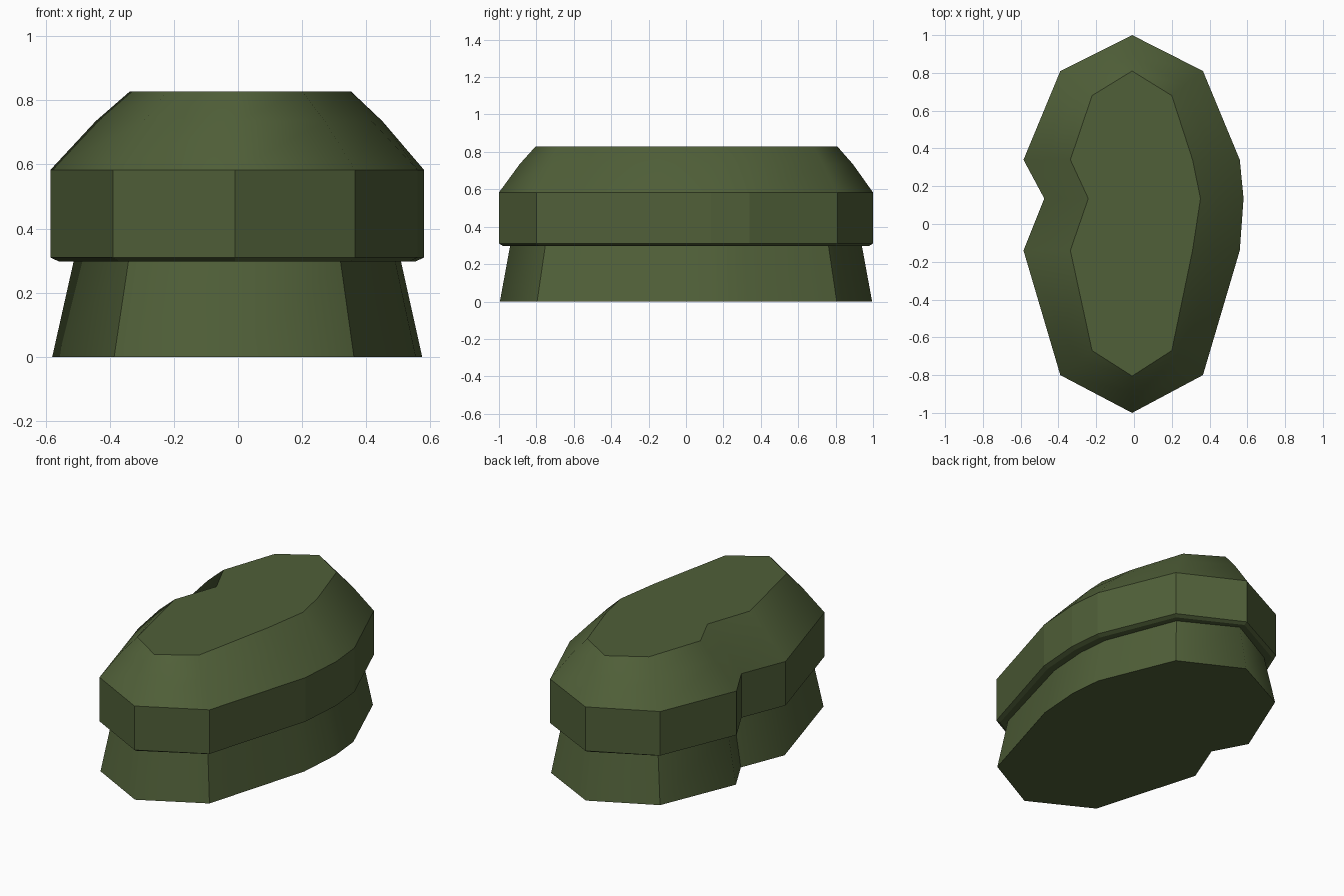
import bpy, bmesh

if "Cube" in bpy.data.objects:
    bpy.data.objects.remove(bpy.data.objects["Cube"])

# Outer outline (clockwise from the back tip, notch on the left) and top outline
outer = [(-.01, 1), (.365, .81), (.56, .34), (.58, .135), (.56, -.14), (.365, -.8),
         (-.01, -1), (-.39, -.8), (-.585, -.14), (-.475, .135), (-.585, .34), (-.39, .81)]
top = [(-.01, .81), (.2, .68), (.31, .34), (.352, .135), (.31, -.14), (.2, -.67),
       (-.01, -.805), (-.222, -.67), (-.337, -.14), (-.242, .135), (-.337, .34), (-.222, .68)]


def scaled(sx, sy):
    return [(x * sx, y * sy) for x, y in outer]


def mix(t):
    return [(a[0] + (b[0] - a[0]) * t, a[1] + (b[1] - a[1]) * t) for a, b in zip(outer, top)]


green = bpy.data.materials.new("dark_green")
green.diffuse_color = (0.08, 0.115, 0.04, 1)
green.use_nodes = True
green.node_tree.nodes["Principled BSDF"].inputs["Base Color"].default_value = green.diffuse_color


def loft(name, rings, smooth_bands, soft_rings=(), corners=(), cap_bottom=False, cap_top=False):
    """Skin a stack of (outline, z) rings, smoothing only the chosen bands."""
    bm = bmesh.new()
    vs = [[bm.verts.new((x, y, z)) for x, y in pts] for pts, z in rings]
    n = len(outer)
    for k in range(len(vs) - 1):
        a, b = vs[k], vs[k + 1]
        for i in range(n):
            j = (i + 1) % n
            f = bm.faces.new((a[j], a[i], b[i], b[j]))
            f.smooth = k in smooth_bands
        for i in corners:
            bm.edges.get((a[i], b[i])).smooth = False
    for k, ring in enumerate(vs):
        for i in range(n):
            bm.edges.get((ring[i], ring[(i + 1) % n])).smooth = k in soft_rings
    if cap_bottom:
        bm.faces.new(vs[0])
    if cap_top:
        bm.faces.new(vs[-1][::-1])
    me = bpy.data.meshes.new(name)
    bm.to_mesh(me)
    bm.free()
    ob = bpy.data.objects.new(name, me)
    me.materials.append(green)
    bpy.context.collection.objects.link(ob)


# Tapered base with its underside
loft("base", [(scaled(.99, .995), 0), (scaled(.875, .94), .3)], {0},
     corners=(1, 5, 7, 9, 11), cap_bottom=True)
# Overhanging cap: underside ledge, small lip, wall, two sloped bands, flat top
loft("cap", [(scaled(.875, .94), .3), (scaled(.955, .98), .298), (outer, .31),
             (outer, .583), (mix(.57), .735), (top, .828)], {3, 4},
     soft_rings={4}, cap_top=True)
